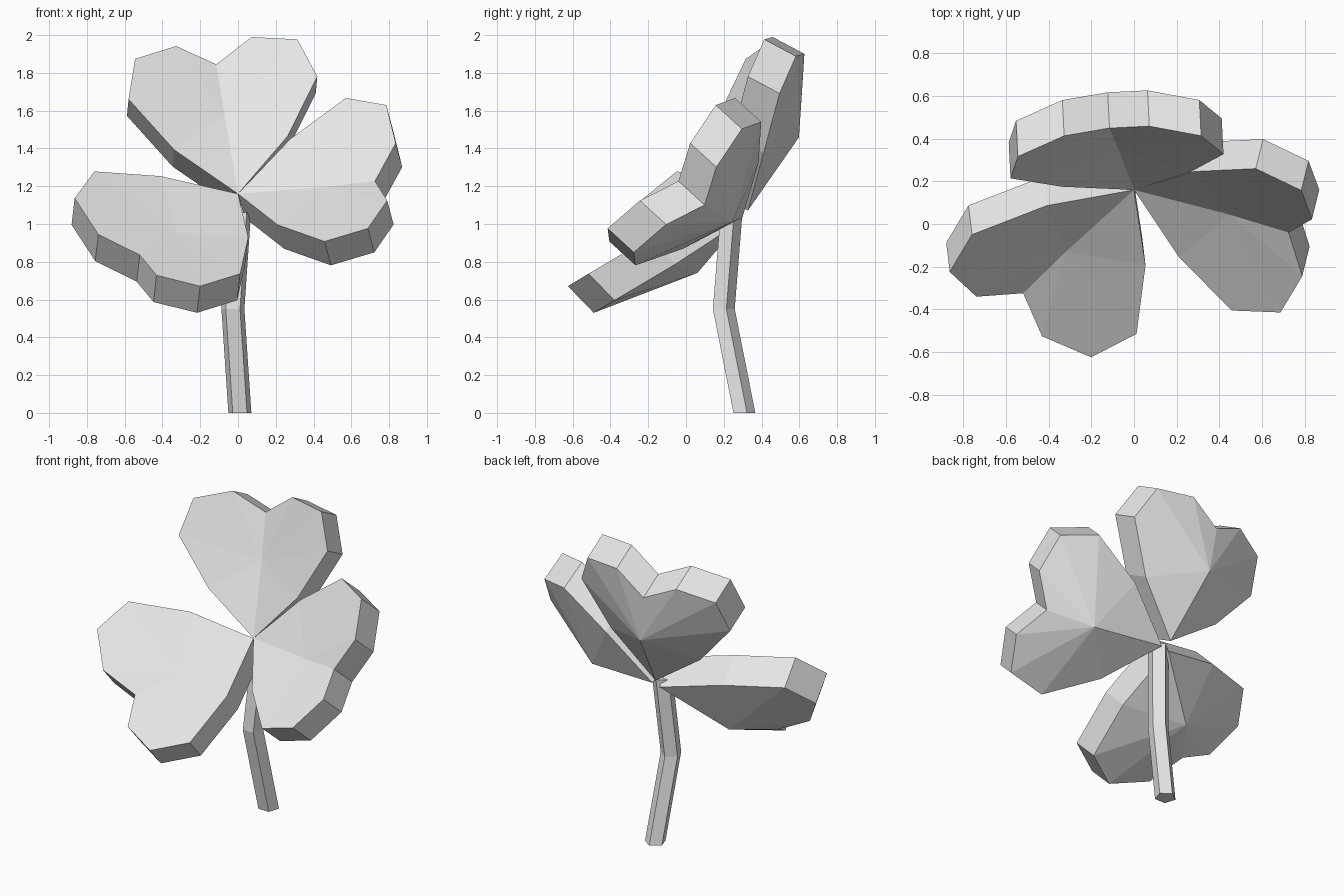
import bpy
import bmesh
import math
from mathutils import Vector

# Remove the default cube
default_cube = bpy.data.objects.get("Cube")
if default_cube:
    bpy.data.objects.remove(default_cube, do_unlink=True)

# Single pale grey material
grey = bpy.data.materials.new("pale_grey")
grey.use_nodes = True
colour = (0.8, 0.8, 0.8, 1.0)
grey.diffuse_color = colour
grey.node_tree.nodes["Principled BSDF"].inputs["Base Color"].default_value = colour


def finish(name, bm):
    """Turn a bmesh into a flat shaded object."""
    bmesh.ops.recalc_face_normals(bm, faces=bm.faces)
    mesh = bpy.data.meshes.new(name)
    bm.to_mesh(mesh)
    bm.free()
    mesh.materials.append(grey)
    obj = bpy.data.objects.new(name, mesh)
    bpy.context.collection.objects.link(obj)
    return obj


# Half of the heart outline: along the midrib, across it, lift of the rim
HALF_HEART = [(0.27, 0.305, 0.06), (0.567, 0.508, 0.117),
              (0.796, 0.437, 0.11), (0.862, 0.203, 0.06)]
MIDRIB = 0.755
LEAF_BASE = Vector((0, 0.16, 1.16))


def heart_outline():
    """Closed heart: base, one lobe, notch, mirrored lobe."""
    mirrored = [(along, -across, lift) for along, across, lift in HALF_HEART]
    return [(0, 0, 0)] + HALF_HEART + [(MIDRIB, 0, 0)] + mirrored[::-1]


def add_leaf(name, midrib, across_hint):
    """Thick heart with a dished front and a back rising to a point."""
    along_dir = Vector(midrib).normalized()
    face_dir = Vector(across_hint).cross(along_dir).normalized()
    across_dir = along_dir.cross(face_dir)
    scale = Vector(midrib).length / MIDRIB

    def place(along, across, lift):
        offset = along_dir * along + across_dir * across + face_dir * lift
        return LEAF_BASE + offset * scale

    bm = bmesh.new()
    outline = heart_outline()
    front = [bm.verts.new(place(a, w, d)) for a, w, d in outline]
    back = [bm.verts.new(place(a - 0.015, w, d - 0.19)) for a, w, d in outline]
    front_centre = bm.verts.new(place(0.465, 0, -0.01))
    back_centre = bm.verts.new(place(0.455, 0, -0.288))
    for i in range(len(outline)):
        j = (i + 1) % len(outline)
        bm.faces.new((front[i], front[j], front_centre))
        bm.faces.new((back[j], back[i], back_centre))
        bm.faces.new((front[j], front[i], back[i], back[j]))
    return finish(name, bm)


def add_stem(name, path, radius, sides):
    """Bent prism with horizontal sections and a flat side in front."""
    bm = bmesh.new()
    rings = []
    for centre in path:
        ring = []
        for k in range(sides):
            angle = math.pi / 2 + math.tau * k / sides
            spoke = Vector((math.cos(angle), math.sin(angle), 0))
            ring.append(bm.verts.new(Vector(centre) + spoke * radius))
        rings.append(ring)
    for lower, upper in zip(rings, rings[1:]):
        for i in range(sides):
            j = (i + 1) % sides
            bm.faces.new((lower[i], lower[j], upper[j], upper[i]))
    bm.faces.new(rings[0][::-1])
    bm.faces.new(rings[-1])
    return finish(name, bm)


# Three leaves: midrib vector and the direction across each leaf
add_leaf("top_leaf", (-0.115, 0.29, 0.685), (1, 0.12, 0.135))
add_leaf("right_leaf", (-0.52, -0.485, -0.324), (-0.758, 0.466, 0.539))
add_leaf("left_leaf", (0.725, -0.2, 0.067), (-0.118, -0.645, -0.739))

# Bent five-sided stem
add_stem("stem", [(0.01, 0.303, 0), (-0.027, 0.194, 0.55), (0.008, 0.235, 1.06)],
         radius=0.064, sides=5)
